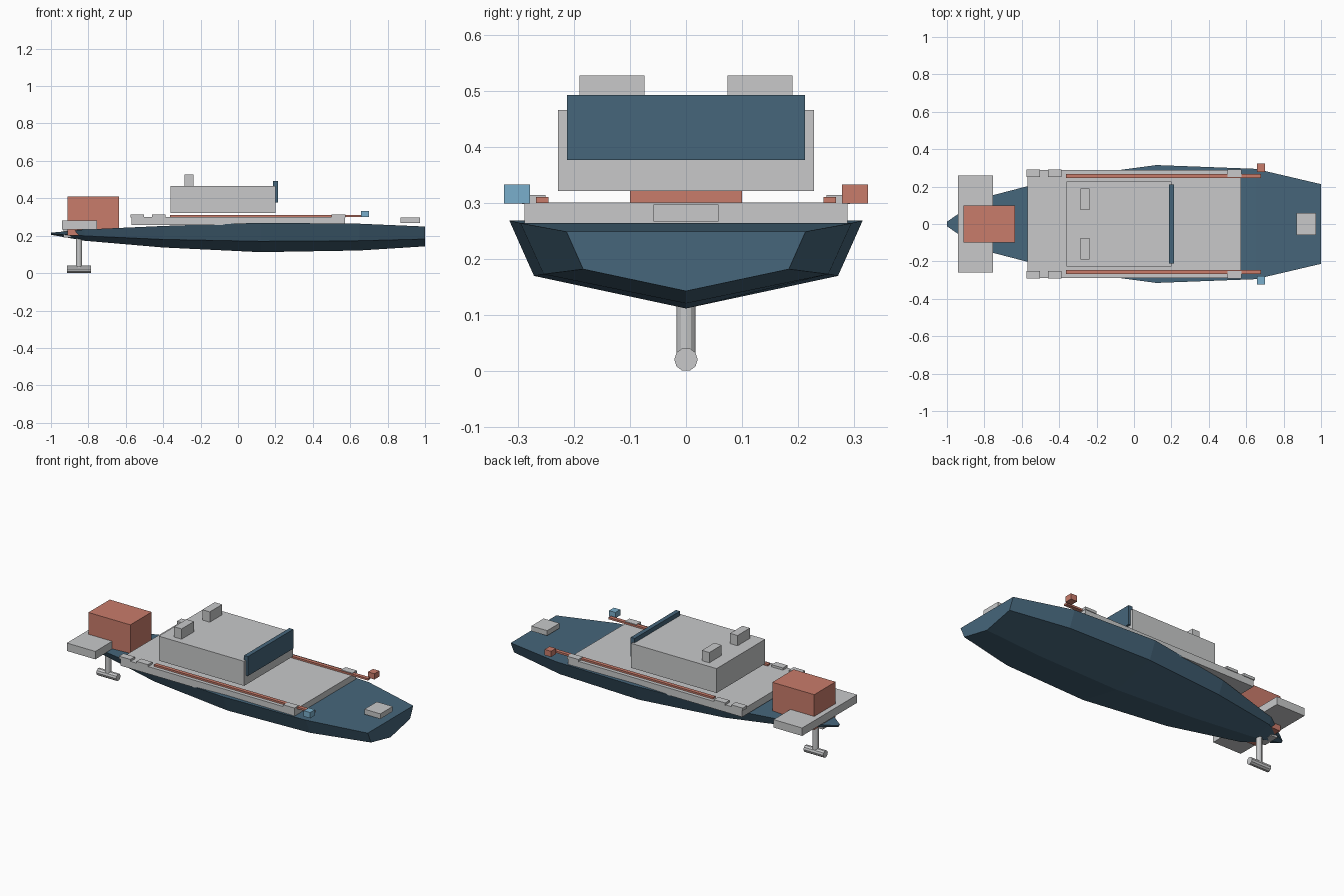
import bpy, bmesh, math

if "Cube" in bpy.data.objects:
    bpy.data.objects.remove(bpy.data.objects["Cube"])


def material(name, rgb):
    m = bpy.data.materials.new(name)
    lin = [c / 255 / 12.92 if c < 11 else ((c / 255 + 0.055) / 1.055) ** 2.4 for c in rgb]
    m.diffuse_color = (*lin, 1)
    m.use_nodes = True
    m.node_tree.nodes["Principled BSDF"].inputs["Base Color"].default_value = m.diffuse_color
    return m


GREY = material("light grey", (200, 201, 202))
NAVY = material("slate blue", (70, 102, 123))
RED = material("coral red", (201, 124, 107))
BLUE = material("sky blue", (122, 175, 204))


def finish(name, bm, mat):
    bmesh.ops.recalc_face_normals(bm, faces=bm.faces[:])
    me = bpy.data.meshes.new(name)
    bm.to_mesh(me)
    bm.free()
    me.materials.append(mat)
    ob = bpy.data.objects.new(name, me)
    bpy.context.collection.objects.link(ob)
    return ob


def box(name, x, y, z, mat):
    """Box from (min, max) ranges on each axis."""
    bm = bmesh.new()
    bmesh.ops.create_cube(bm, size=1)
    for v in bm.verts:
        for i, r in enumerate((x, y, z)):
            v.co[i] = r[0] if v.co[i] < 0 else r[1]
    return finish(name, bm, mat)


def pair(name, x, y, z, mats):
    """The same box on the near (-y) and far (+y) sides."""
    box(name + "_near", x, (-y[1], -y[0]), z, mats[0])
    box(name + "_far", x, y, z, mats[1])


def rod(name, radius, length, sides, loc, along_x, mat):
    bm = bmesh.new()
    bmesh.ops.create_cone(bm, cap_ends=True, segments=sides, radius1=radius,
                          radius2=radius, depth=length)
    ob = finish(name, bm, mat)
    ob.location = loc
    if along_x:
        ob.rotation_euler.y = math.pi / 2
    return ob


# Hull: hard-chine sections lofted along x
# (x, half beam, sheer height, chine height, keel height)
stations = [(-1.0, 0.012, 0.216, 0.211, 0.205),
            (-0.82, 0.137, 0.233, 0.199, 0.173),
            (-0.40, 0.246, 0.252, 0.180, 0.137),
            (0.12, 0.315, 0.269, 0.170, 0.112),
            (0.65, 0.295, 0.264, 0.173, 0.121),
            (1.0, 0.213, 0.249, 0.182, 0.143)]
bm = bmesh.new()
rings = []
for x, b, sheer, chine, keel in stations:
    pts = [(-b, sheer), (-b * 0.86, chine), (0, keel), (b * 0.86, chine), (b, sheer)]
    rings.append([bm.verts.new((x, y, z)) for y, z in pts])
for r0, r1 in zip(rings, rings[1:]):
    for i in range(5):
        j = (i + 1) % 5
        bm.faces.new((r0[i], r0[j], r1[j], r1[i]))
bm.faces.new(rings[0])
bm.faces.new(rings[-1])
finish("hull", bm, NAVY)

# Deck and cabin
box("deck", (-0.57, 0.573), (-0.288, 0.288), (0.258, 0.301), GREY)
box("cabin", (-0.36, 0.2), (-0.228, 0.228), (0.321, 0.466), GREY)
box("windscreen", (0.188, 0.214), (-0.212, 0.212), (0.377, 0.492), NAVY)
pair("roof_vent", (-0.286, -0.237), (0.074, 0.19), (0.462, 0.527), (GREY, GREY))

# Side rails, cleats and navigation lights
pair("side_rail", (-0.364, 0.68), (0.245, 0.267), (0.3, 0.311), (RED, RED))
for n, cx in enumerate((-0.539, -0.424, 0.538)):
    pair("cleat_%d" % (n + 1), (cx - 0.037, cx + 0.037), (0.25, 0.292),
         (0.298, 0.314), (GREY, GREY))
pair("navigation_light", (0.658, 0.7), (0.278, 0.324), (0.299, 0.333), (BLUE, RED))
box("anchor_locker", (0.87, 0.974), (-0.058, 0.058), (0.267, 0.297), GREY)

# Motor end
box("motor_platform", (-0.942, -0.755), (-0.258, 0.258), (0.234, 0.281), GREY)
box("motor_housing", (-0.911, -0.636), (-0.1, 0.1), (0.201, 0.41), RED)
box("motor_bracket", (-0.932, -0.89), (-0.05, 0.05), (0.19, 0.24), GREY)
rod("drive_shaft", 0.017, 0.22, 12, (-0.85, 0, 0.14), False, GREY)
rod("drive_pod", 0.021, 0.13, 10, (-0.85, 0, 0.021), True, GREY)
